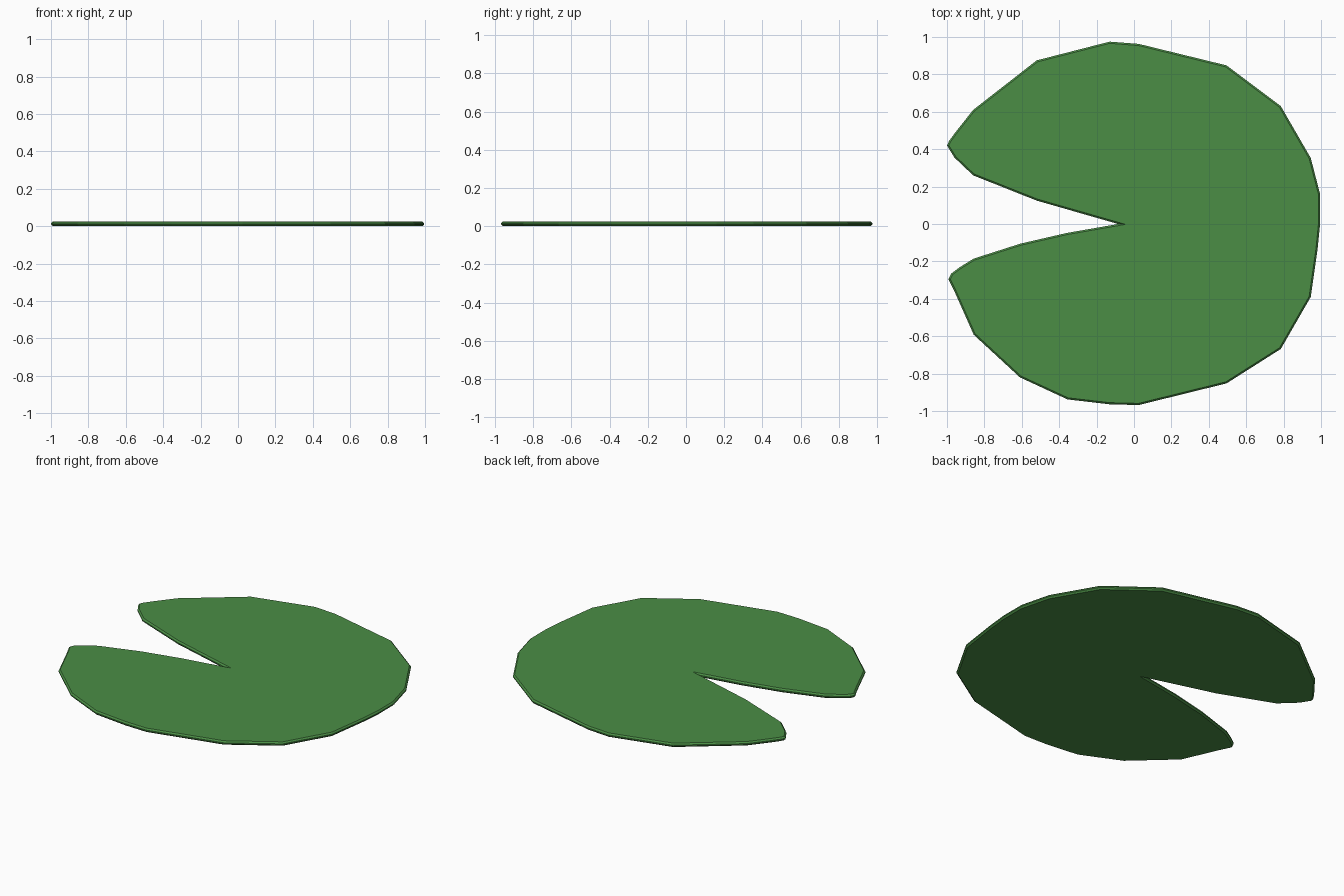
import bpy, bmesh

if "Cube" in bpy.data.objects:
    bpy.data.objects.remove(bpy.data.objects["Cube"])

THICKNESS = 0.025
RIM = 0.009

# Leaf outline, clockwise from the far edge round to the notch and back
outline = [
    (-0.13, 0.975), (0.025, 0.963), (0.495, 0.848), (0.785, 0.63),
    (0.945, 0.353), (0.995, 0.16), (0.995, 0.0), (0.982, -0.13),
    (0.945, -0.39), (0.785, -0.668), (0.495, -0.852), (0.025, -0.968),
    (-0.13, -0.964), (-0.355, -0.938), (-0.61, -0.82), (-0.857, -0.592),
    (-0.96, -0.36), (-0.992, -0.295), (-0.977, -0.265), (-0.93, -0.23),
    (-0.857, -0.185), (-0.607, -0.105), (-0.36, -0.048), (-0.085, 0.0),
    (-0.52, 0.125), (-0.86, 0.26), (-0.96, 0.355), (-1.0, 0.42),
    (-0.988, 0.445), (-0.955, 0.49), (-0.86, 0.61), (-0.52, 0.875),
]

# Flat pad extruded upward
bm = bmesh.new()
base = bm.faces.new([bm.verts.new((x, y, 0)) for x, y in outline])
ext = bmesh.ops.extrude_face_region(bm, geom=[base], use_keep_orig=True)
top = [v for v in ext["geom"] if isinstance(v, bmesh.types.BMVert)]
bmesh.ops.translate(bm, verts=top, vec=(0, 0, THICKNESS))
bmesh.ops.recalc_face_normals(bm, faces=bm.faces[:])

# Chamfered rim above and below
rim = [e for e in bm.edges if abs(e.verts[0].co.z - e.verts[1].co.z) < 1e-6]
bmesh.ops.bevel(bm, geom=rim, offset=RIM, segments=1, affect='EDGES',
                clamp_overlap=True)
bmesh.ops.triangulate(bm, faces=[f for f in bm.faces if len(f.verts) > 4])
bmesh.ops.recalc_face_normals(bm, faces=bm.faces[:])

mesh = bpy.data.meshes.new("lily_pad")
bm.to_mesh(mesh)
bm.free()
pad = bpy.data.objects.new("lily_pad", mesh)
bpy.context.collection.objects.link(pad)

# Leaf green
green = bpy.data.materials.new("leaf_green")
green.diffuse_color = (0.07, 0.27, 0.06, 1)
green.use_nodes = True
green.node_tree.nodes["Principled BSDF"].inputs["Base Color"].default_value = green.diffuse_color
mesh.materials.append(green)
